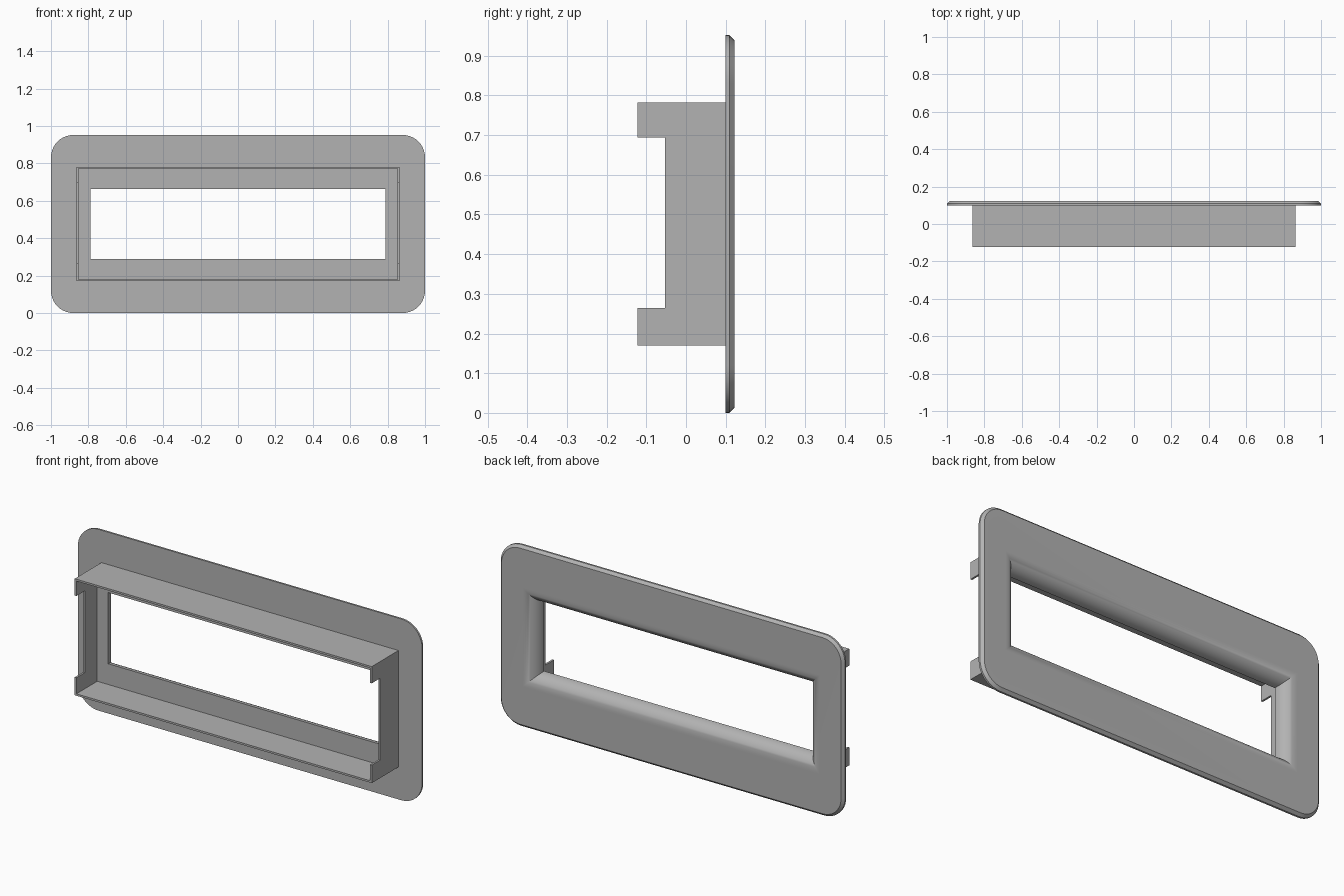
import bpy, bmesh, math

cube = bpy.data.objects.get("Cube")
if cube:
    bpy.data.objects.remove(cube, do_unlink=True)

MID_Z = 0.476          # height of the centre line
BACK, FLANGE_FRONT, LIP, FRONT = 0.1225, 0.099, 0.05, -0.1225
OUTER = (1.0, MID_Z)   # half sizes (x, z)
OPENING = (0.789, 0.187)
SLEEVE_OUT = (0.863, 0.306)
SLEEVE_IN = (0.853, 0.296)
CORNER = 0.12
STEPS = 10

grey = bpy.data.materials.new("plain grey")
grey.use_nodes = True
colour = (0.45, 0.45, 0.45, 1)
grey.diffuse_color = colour
grey.node_tree.nodes["Principled BSDF"].inputs["Base Color"].default_value = colour


def rectangle(half, y, radius=0.0):
    """Rounded rectangle in the xz plane, the same point count for any radius."""
    points = []
    for i, (sx, sz) in enumerate([(1, 1), (-1, 1), (-1, -1), (1, -1)]):
        for k in range(STEPS + 1):
            a = math.pi / 2 * (i + k / STEPS)
            points.append((sx * (half[0] - radius) + radius * math.cos(a), y,
                           MID_Z + sz * (half[1] - radius) + radius * math.sin(a)))
    return points


def loft(name, rings):
    """Closed body made by bridging each ring to the next, last to first."""
    bm = bmesh.new()
    loops = [[bm.verts.new(p) for p in ring] for ring in rings]
    n = len(loops[0])
    for a, b in zip(loops, loops[1:] + loops[:1]):
        for i in range(n):
            j = (i + 1) % n
            bm.faces.new((a[i], a[j], b[j], b[i]))
    bmesh.ops.remove_doubles(bm, verts=bm.verts, dist=1e-5)
    bmesh.ops.recalc_face_normals(bm, faces=bm.faces)
    mesh = bpy.data.meshes.new(name)
    bm.to_mesh(mesh)
    bm.free()
    mesh.materials.append(grey)
    obj = bpy.data.objects.new(name, mesh)
    bpy.context.collection.objects.link(obj)
    return obj


def activate(obj):
    bpy.ops.object.select_all(action='DESELECT')
    obj.select_set(True)
    bpy.context.view_layer.objects.active = obj


# Bezel: rounded flange with chamfered rim and a rounded funnel to the opening
chamfer = 0.0135
rings = [
    rectangle(SLEEVE_IN, LIP),
    rectangle(SLEEVE_IN, FLANGE_FRONT),
    rectangle(OUTER, FLANGE_FRONT, CORNER),
    rectangle(OUTER, BACK - chamfer, CORNER),
    rectangle([h - chamfer for h in OUTER], BACK, CORNER - chamfer),
]
fillet = BACK - LIP
for k in range(13):
    a = math.pi / 2 * k / 12
    grow = fillet * (1 - math.sin(a))
    rings.append(rectangle([h + grow for h in OPENING],
                           LIP + fillet * math.cos(a)))
bezel = loft("bezel", rings)
activate(bezel)
bpy.ops.object.shade_smooth_by_angle(angle=math.radians(30))

# Sleeve: thin rectangular tube standing forward of the flange
sleeve = loft("sleeve", [
    rectangle(SLEEVE_OUT, FRONT), rectangle(SLEEVE_OUT, FLANGE_FRONT),
    rectangle(SLEEVE_IN, FLANGE_FRONT), rectangle(SLEEVE_IN, FRONT)])

# Notch cut through the front edge of both side walls
notch_low, notch_high, notch_back = 0.2645, 0.694, -0.0525
bpy.ops.mesh.primitive_cube_add(
    size=1, location=(0, notch_back - 0.1, (notch_low + notch_high) / 2))
cutter = bpy.context.object
cutter.name = "notch_cutter"
cutter.scale = (2, 0.2, notch_high - notch_low)
cutter.hide_render = True
activate(sleeve)
cut = sleeve.modifiers.new("notch", 'BOOLEAN')
cut.operation = 'DIFFERENCE'
cut.solver = 'EXACT'
cut.object = cutter
bpy.ops.object.modifier_apply(modifier=cut.name)
bpy.data.objects.remove(cutter, do_unlink=True)
